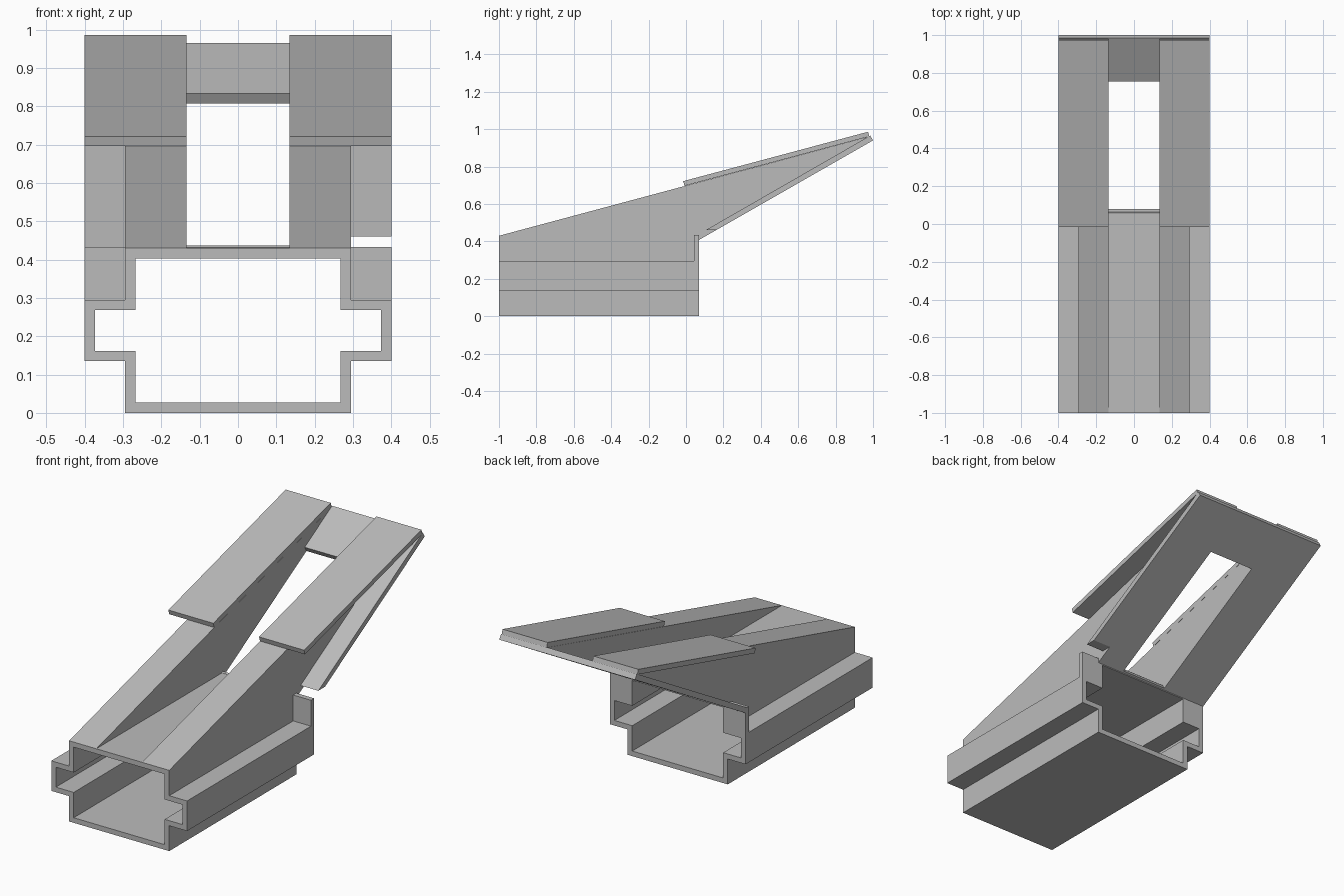
import bpy
import bmesh

if "Cube" in bpy.data.objects:
    bpy.data.objects.remove(bpy.data.objects["Cube"])

grey = bpy.data.materials.new("plain grey")
grey.use_nodes = True
grey.diffuse_color = (0.5, 0.5, 0.5, 1)
grey.node_tree.nodes["Principled BSDF"].inputs["Base Color"].default_value = (0.5, 0.5, 0.5, 1)


def finish(name, bm):
    bmesh.ops.recalc_face_normals(bm, faces=bm.faces)
    mesh = bpy.data.meshes.new(name)
    bm.to_mesh(mesh)
    bm.free()
    mesh.materials.append(grey)
    obj = bpy.data.objects.new(name, mesh)
    bpy.context.collection.objects.link(obj)
    return obj


def side_prism(name, profile, x0, x1):
    """Extrude a (y, z) profile from x0 to x1."""
    bm = bmesh.new()
    face = bm.faces.new([bm.verts.new((x0, y, z)) for y, z in profile])
    grown = bmesh.ops.extrude_face_region(bm, geom=[face])["geom"]
    verts = [v for v in grown if isinstance(v, bmesh.types.BMVert)]
    bmesh.ops.translate(bm, verts=verts, vec=(x1 - x0, 0, 0))
    return finish(name, bm)


def cut(target, cutter):
    """Subtract the cutter, then discard it."""
    cutter.hide_render = True
    mod = target.modifiers.new("cut", "BOOLEAN")
    mod.object = cutter
    mod.operation = "DIFFERENCE"
    mod.solver = "EXACT"
    with bpy.context.temp_override(object=target, active_object=target):
        bpy.ops.object.modifier_apply(modifier=mod.name)
    bpy.data.objects.remove(cutter)


FRONT, BACK = -1.0, 0.07
INNER, BODY, WIDE = 0.135, 0.295, 0.4
WALL, LOW, SHELF, ROOF = 0.027, 0.135, 0.295, 0.43


def cross_section(t):
    """Stepped tube outline, inset by t."""
    half = [(BODY - t, t), (BODY - t, LOW + t), (WIDE - t, LOW + t),
            (WIDE - t, SHELF - t), (BODY - t, SHELF - t), (BODY - t, ROOF - t)]
    return half + [(-x, z) for x, z in reversed(half)]


# Hollow stepped tube, open at both ends
bm = bmesh.new()
rings = [[bm.verts.new((x, y, z)) for x, z in cross_section(t)]
         for t, y in ((0, FRONT), (0, BACK), (WALL, BACK), (WALL, FRONT))]
for a, b in zip(rings, rings[1:] + rings[:1]):
    for i in range(len(a)):
        j = (i + 1) % len(a)
        bm.faces.new((a[i], a[j], b[j], b[i]))
finish("stepped_tube", bm)

# Rear slab, with a long window and a trimmed lower corner
slab = side_prism("rear_slab", [(0.07, 0.408), (1.0, 0.94), (0.985, 0.966), (0.056, 0.432)],
                  -WIDE, WIDE)
cut(slab, side_prism("window_cutter",
                     [(0.094, 0.39), (0.784, 0.782), (0.742, 0.854), (0.052, 0.456)],
                     -INNER, INNER))
cut(slab, side_prism("corner_cutter", [(0, 0.3), (0.3, 0.3), (0.3, 0.46), (0, 0.46)],
                     BODY, WIDE + 0.1))

# Mirrored wedges, top caps and rear end plates
for side, s in (("left", 1), ("right", -1)):
    side_prism(side + "_wedge", [(FRONT, ROOF), (BACK, ROOF), (0.98, 0.955), (0.978, 0.96)],
               s * INNER, s * BODY)
    side_prism(side + "_cap", [(-0.008, 0.697), (0.98, 0.961), (0.973, 0.986), (-0.015, 0.722)],
               s * INNER, s * WIDE)
    side_prism(side + "_end_plate", [(0.043, SHELF), (BACK, SHELF), (BACK, 0.433), (0.043, 0.433)],
               s * BODY, s * WIDE)
